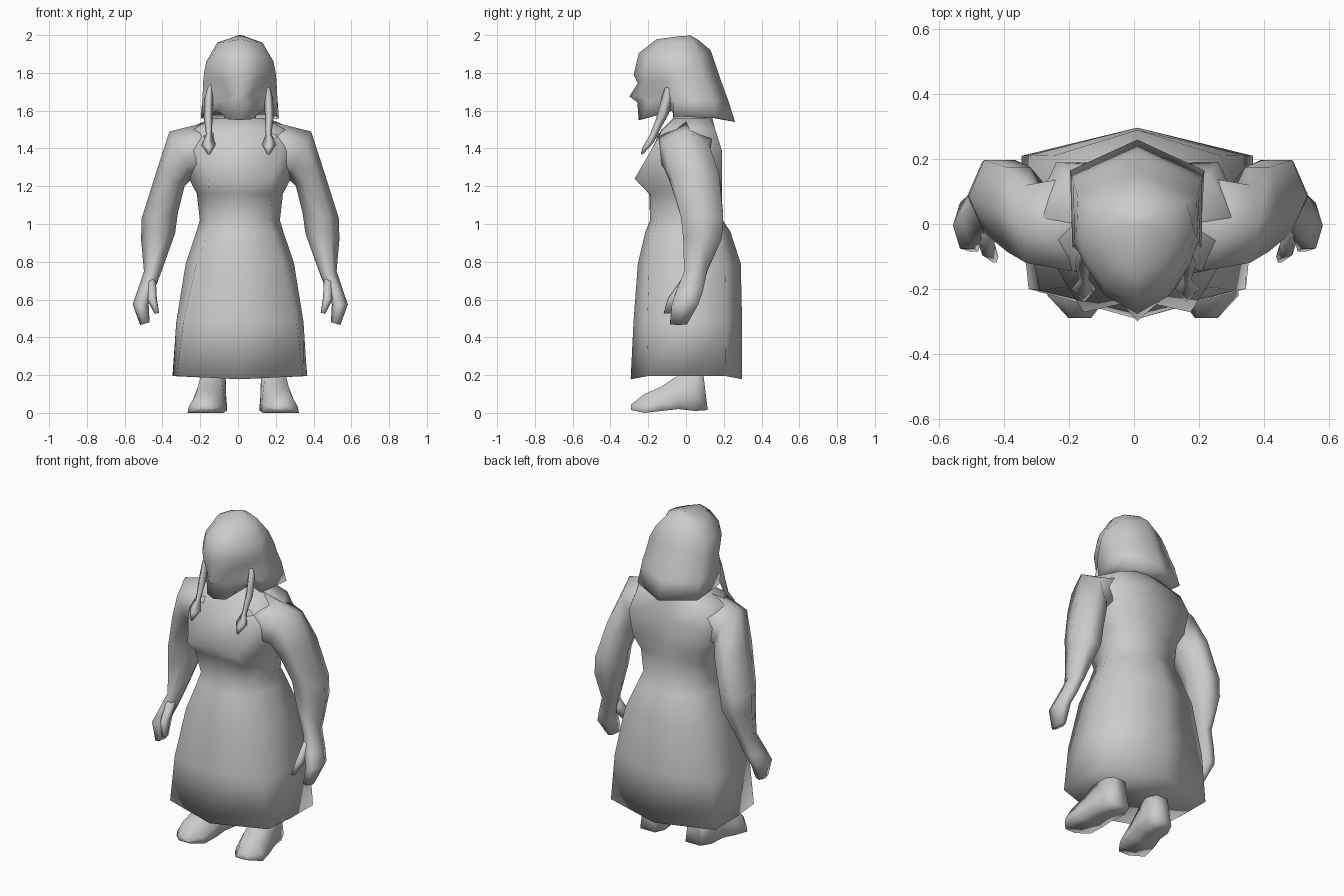
import bpy, bmesh, math

CX = 0.01  # body centre line

grey = bpy.data.materials.new("plain grey")
grey.diffuse_color = (0.6, 0.6, 0.6, 1)


def loft(name, rings, mirrored=False, cx=CX):
    """Skin a list of equal-length rings, cap both ends; optionally add a mirrored copy."""
    bm = bmesh.new()
    for side in ((1, -1) if mirrored else (1,)):
        rows = [[bm.verts.new((cx + side * p[0], p[1], p[2])) for p in r] for r in rings]
        n = len(rows[0])
        for a, b in zip(rows, rows[1:]):
            for i in range(n):
                j = (i + 1) % n
                bm.faces.new((a[i], a[j], b[j], b[i]))
        bm.faces.new(rows[0])
        bm.faces.new(rows[-1])
    bmesh.ops.recalc_face_normals(bm, faces=bm.faces)
    for f in bm.faces:
        f.smooth = True
    mesh = bpy.data.meshes.new(name)
    bm.to_mesh(mesh)
    bm.free()
    mesh.materials.append(grey)
    ob = bpy.data.objects.new(name, mesh)
    bpy.context.collection.objects.link(ob)
    return ob


def body_ring(half):
    """Complete a left-right symmetric ring from its front-to-back half."""
    return half + [(-x, y, z) for x, y, z in half[-2:0:-1]]


def level(z, front, fx, fy, sx, sy, bx, by, back):
    return body_ring([(0, front, z), (fx, fy, z), (sx, sy, z), (bx, by, z), (0, back, z)])


def limb_ring(inner, outer, y, hy, n=6):
    """Ring across a limb from an inner to an outer (x, z) point."""
    cx, cz = (inner[0] + outer[0]) / 2, (inner[1] + outer[1]) / 2
    dx, dz = (outer[0] - inner[0]) / 2, (outer[1] - inner[1]) / 2
    out = []
    for k in range(n):
        a = 2 * math.pi * k / n
        c, s = math.cos(a), math.sin(a)
        out.append((cx + dx * c, y + hy * s / math.sin(math.pi / 3), cz + dz * c))
    return out


# Dress: hem, skirt, waist, bust, shoulders
loft("dress", [
    body_ring([(0, -0.293, 0.178), (0.335, -0.2, 0.195), (0.355, 0, 0.195),
               (0.357, 0.21, 0.195), (0, 0.297, 0.178)]),
    level(0.48, -0.278, 0.30, -0.205, 0.337, 0.0, 0.33, 0.212, 0.297),
    level(0.79, -0.255, 0.23, -0.195, 0.287, 0.02, 0.26, 0.21, 0.29),
    level(0.96, -0.215, 0.17, -0.17, 0.23, 0.03, 0.19, 0.18, 0.235),
    level(1.02, -0.19, 0.155, -0.155, 0.212, 0.03, 0.17, 0.16, 0.195),
    level(1.16, -0.195, 0.17, -0.19, 0.228, 0.04, 0.18, 0.17, 0.19),
    level(1.24, -0.235, 0.165, -0.272, 0.27, 0.0, 0.22, 0.19, 0.185),
    level(1.39, -0.175, 0.22, -0.185, 0.33, 0.02, 0.25, 0.19, 0.175),
    level(1.50, -0.13, 0.19, -0.125, 0.29, 0.02, 0.22, 0.155, 0.155),
    level(1.56, -0.07, 0.09, -0.06, 0.15, 0.05, 0.09, 0.13, 0.14),
])

# Neck
loft("neck", [level(z, -0.07, 0.06, -0.05, 0.085, 0.03, 0.06, 0.1, 0.12)
              for z in (1.5, 1.66)])

# Head with hair: chin, nose, brow, crown
loft("head_and_hair", [
    body_ring([(0, -0.25, 1.55), (0.065, -0.225, 1.555), (0.12, -0.07, 1.6),
               (0.195, -0.065, 1.57), (0.207, 0.165, 1.56), (0, 0.26, 1.54)]),
    body_ring([(0, -0.258, 1.645), (0.085, -0.20, 1.65), (0.14, -0.09, 1.65),
               (0.2, -0.07, 1.65), (0.2, 0.14, 1.65), (0, 0.225, 1.65)]),
    body_ring([(0, -0.30, 1.675), (0.055, -0.23, 1.68), (0.145, -0.1, 1.69),
               (0.197, -0.07, 1.69), (0.197, 0.13, 1.69), (0, 0.21, 1.69)]),
    body_ring([(0, -0.255, 1.745), (0.09, -0.22, 1.75), (0.155, -0.11, 1.76),
               (0.194, -0.06, 1.76), (0.188, 0.1, 1.76), (0, 0.185, 1.76)]),
    body_ring([(0, -0.277, 1.79), (0.10, -0.22, 1.8), (0.165, -0.12, 1.81),
               (0.188, -0.05, 1.81), (0.183, 0.08, 1.82), (0, 0.165, 1.82)]),
    body_ring([(0, -0.25, 1.905), (0.10, -0.19, 1.89), (0.16, -0.1, 1.87),
               (0.178, -0.03, 1.86), (0.15, 0.07, 1.89), (0, 0.13, 1.92)]),
    body_ring([(0, -0.155, 1.978), (0.07, -0.12, 1.965), (0.11, -0.07, 1.96),
               (0.12, -0.02, 1.96), (0.09, 0.04, 1.965), (0, 0.065, 1.975)]),
    body_ring([(0, -0.05, 1.99), (0.015, -0.03, 1.995), (0.02, -0.01, 1.995),
               (0.02, 0, 1.995), (0.015, 0.01, 1.998), (0, 0.02, 2.0)]),
])

# Braids ending in tassels: x, y, z, half width, half depth
braid = [(0.147, -0.09, 1.755, 0.006, 0.012), (0.158, -0.10, 1.67, 0.022, 0.032),
         (0.162, -0.125, 1.57, 0.024, 0.034), (0.158, -0.17, 1.475, 0.015, 0.024),
         (0.160, -0.20, 1.42, 0.038, 0.03), (0.158, -0.232, 1.37, 0.008, 0.008)]
loft("braids", [[(x + r, y, z), (x, y + d, z + d * .4), (x - r, y, z), (x, y - d, z - d * .4)]
                for x, y, z, r, d in braid], True, 0.004)

# Arms blending out of the chest and running into hands
loft("arms", [
    limb_ring((0.12, 1.27), (0.15, 1.545), 0.0, 0.155),
    limb_ring((0.255, 1.24), (0.375, 1.49), 0.0, 0.12),
    limb_ring((0.295, 1.20), (0.44, 1.29), 0.045, 0.13),
    limb_ring((0.33, 1.06), (0.522, 1.03), 0.085, 0.112),
    limb_ring((0.345, 0.95), (0.525, 0.92), 0.088, 0.103),
    limb_ring((0.42, 0.74), (0.510, 0.75), 0.05, 0.06),
    limb_ring((0.455, 0.65), (0.545, 0.645), 0.02, 0.07),
    limb_ring((0.485, 0.575), (0.570, 0.575), -0.005, 0.07),
    limb_ring((0.48, 0.48), (0.53, 0.465), -0.04, 0.045),
], True, 0.012)

# Thumbs
loft("thumbs", [
    limb_ring((0.445, 0.71), (0.495, 0.70), 0.015, 0.04),
    limb_ring((0.440, 0.61), (0.490, 0.60), -0.06, 0.036),
    limb_ring((0.428, 0.53), (0.452, 0.525), -0.1, 0.018),
], True)


# Feet, turned slightly outward
def foot_ring(y, x, low, high, wide, top, lean=0.0):
    mid = low + (high - low) * 0.35
    return [(x - wide, y, low), (x + wide, y, low), (x + wide * .92, y - lean * .35, mid),
            (x + top, y - lean, high), (x - top, y - lean, high),
            (x - wide * .92, y - lean * .35, mid)]


loft("feet", [
    foot_ring(0.115, 0.155, 0.015, 0.26, 0.05, 0.035, 0.03),
    foot_ring(0.05, 0.16, 0.01, 0.26, 0.075, 0.065),
    foot_ring(-0.04, 0.17, 0.02, 0.2, 0.085, 0.055),
    foot_ring(-0.13, 0.185, 0.01, 0.14, 0.095, 0.055),
    foot_ring(-0.22, 0.20, 0.0, 0.1, 0.095, 0.05),
    foot_ring(-0.29, 0.195, 0.015, 0.045, 0.035, 0.025),
], True, 0.028)
